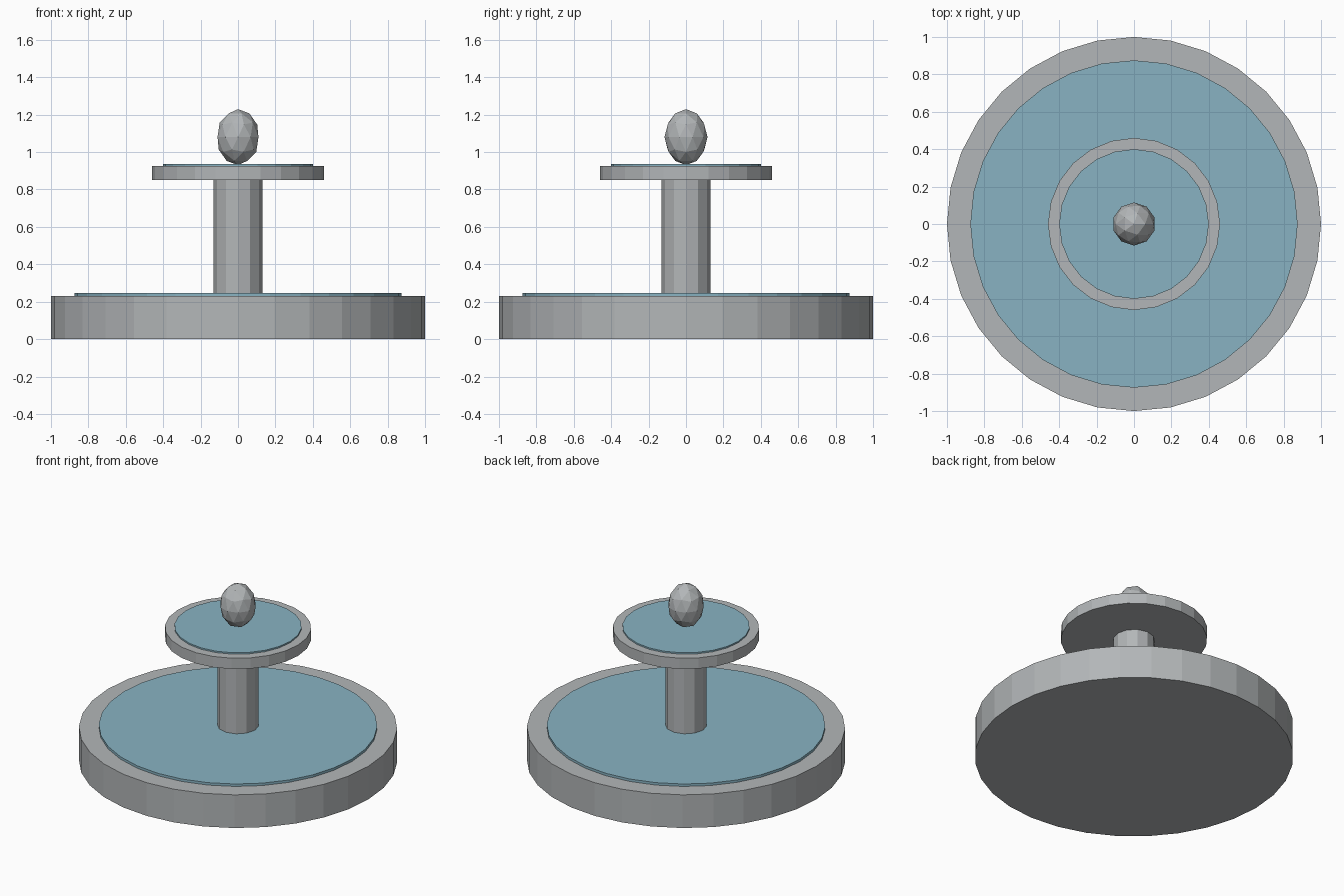
import bpy

if "Cube" in bpy.data.objects:
    bpy.data.objects.remove(bpy.data.objects["Cube"])


def material(name, rgb):
    m = bpy.data.materials.new(name)
    m.diffuse_color = (*rgb, 1.0)
    m.use_nodes = True
    m.node_tree.nodes["Principled BSDF"].inputs["Base Color"].default_value = m.diffuse_color
    return m


stone = material("grey stone", (0.45, 0.47, 0.48))
water = material("blue water", (0.25, 0.45, 0.54))


def disc(name, sides, radius, z0, z1, mat):
    bpy.ops.mesh.primitive_cylinder_add(vertices=sides, radius=radius, depth=z1 - z0,
                                        location=(0, 0, (z0 + z1) / 2))
    ob = bpy.context.object
    ob.name = name
    ob.data.materials.append(mat)


# Lower basin, pedestal and upper bowl, with raised water discs
disc("basin", 32, 1.0, 0.0, 0.23, stone)
disc("basin_water", 32, 0.875, 0.22, 0.247, water)
disc("pedestal", 12, 0.13, 0.23, 0.86, stone)
disc("upper_bowl", 24, 0.46, 0.85, 0.925, stone)
disc("upper_water", 24, 0.40, 0.915, 0.935, water)

# Egg-shaped finial
bpy.ops.mesh.primitive_ico_sphere_add(subdivisions=2, radius=0.115, location=(0, 0, 1.08))
finial = bpy.context.object
finial.name = "finial"
finial.scale.z = 1.3
finial.data.materials.append(stone)
